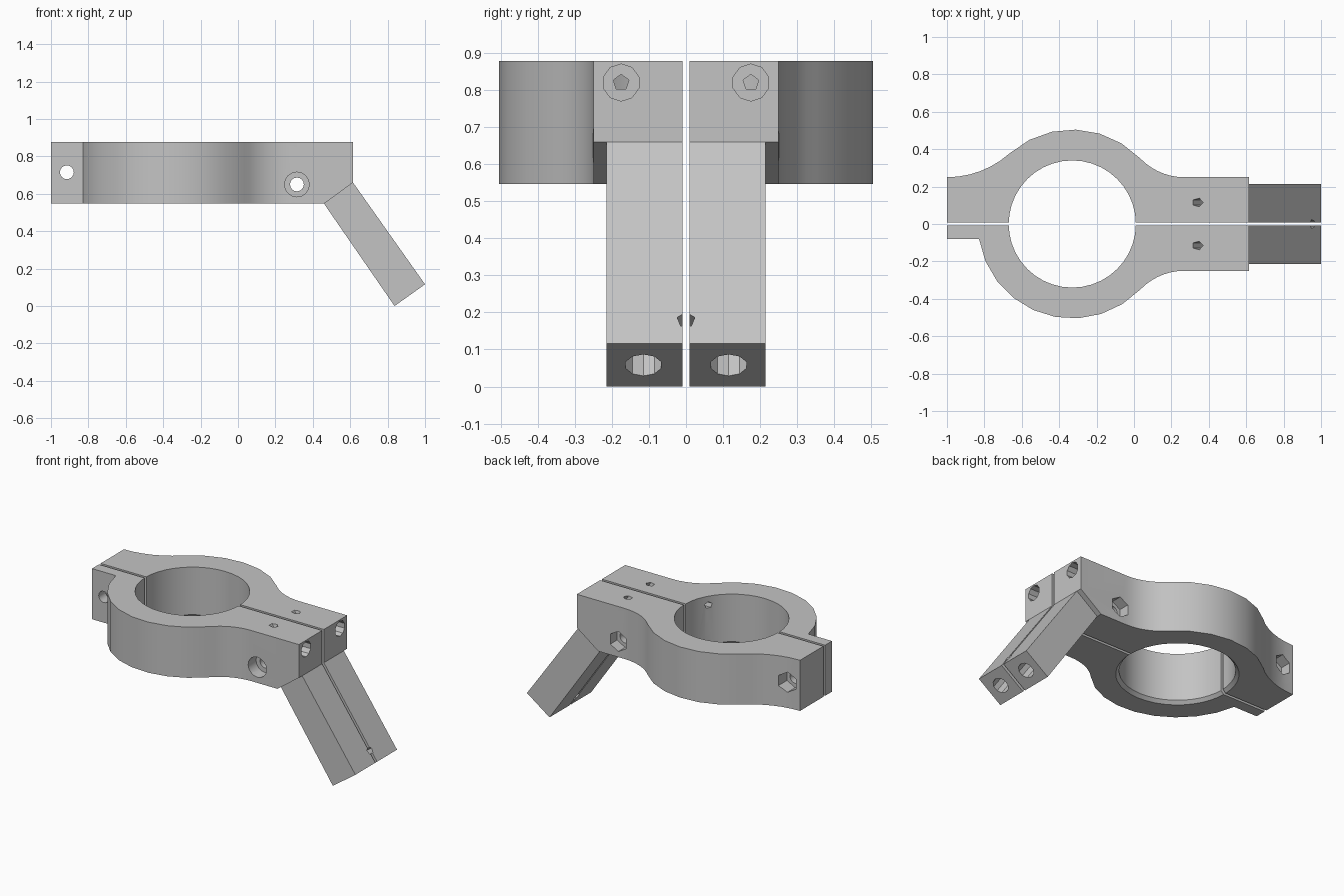
import bpy, bmesh, math
from mathutils import Vector

cube = bpy.data.objects.get("Cube")
if cube:
    bpy.data.objects.remove(cube)

grey = bpy.data.materials.new("light grey")
grey.use_nodes = True
colour = (0.55, 0.55, 0.55, 1)
grey.diffuse_color = colour
grey.node_tree.nodes["Principled BSDF"].inputs["Base Color"].default_value = colour

GAP, LOW, TOP, RING_X, RING_R, LUG = 0.009, 0.547, 0.878, -0.33, 0.505, 0.25


def finish(bm, name):
    bmesh.ops.recalc_face_normals(bm, faces=bm.faces)
    mesh = bpy.data.meshes.new(name)
    bm.to_mesh(mesh)
    bm.free()
    obj = bpy.data.objects.new(name, mesh)
    mesh.materials.append(grey)
    bpy.context.collection.objects.link(obj)
    return obj


def prism(name, points, depth):
    bm = bmesh.new()
    face = bm.faces.new([bm.verts.new(p) for p in points])
    side = bmesh.ops.extrude_face_region(bm, geom=[face])["geom"]
    bmesh.ops.translate(bm, vec=depth, verts=[v for v in side if isinstance(v, bmesh.types.BMVert)])
    return finish(bm, name)


def rod(start, end, r, sides, r_end=None):
    start, end = Vector(start), Vector(end)
    bm = bmesh.new()
    bmesh.ops.create_cone(bm, cap_ends=True, segments=sides, radius1=r,
                          radius2=r if r_end is None else r_end, depth=(end - start).length)
    bm.transform((end - start).to_track_quat("Z", "Y").to_matrix().to_4x4())
    bmesh.ops.translate(bm, vec=(start + end) / 2, verts=bm.verts)
    return finish(bm, "cutter")


def boolean(obj, tool, operation="DIFFERENCE"):
    tool.hide_render = True
    mod = obj.modifiers.new("cut", "BOOLEAN")
    mod.operation, mod.solver, mod.object = operation, "EXACT", tool
    bpy.context.view_layer.objects.active = obj
    bpy.ops.object.modifier_apply(modifier=mod.name)
    bpy.data.objects.remove(tool)


def arc(cx, cy, r, a, b, n):
    return [(cx + r * math.cos(a + (b - a) * i / n), cy + r * math.sin(a + (b - a) * i / n))
            for i in range(n + 1)]


def fillet(x):
    # arc tangent to both the ring and the straight lug side, ending at x
    d = x - RING_X
    r = (d * d + LUG ** 2 - RING_R ** 2) / (2 * (RING_R - LUG))
    return r, LUG + r, math.atan2(LUG + r, d)


def clamp_half(name, s):
    # Outline of one half: straight lug, fillet, ring, far lug
    r1, y1, a1 = fillet(0.27)
    pts = [(0.615, GAP), (0.615, LUG)]
    pts += arc(0.27, y1, r1, -math.pi / 2, a1 - math.pi, 7)
    if s > 0:
        r2, y2, a2 = fillet(-1)
        pts += arc(RING_X, 0, RING_R, a1, a2, 6)[1:]
        pts += arc(-1, y2, r2, a2 - math.pi, -math.pi / 2, 6)[1:]
    else:
        pts += arc(RING_X, 0, RING_R, a1, math.pi - math.asin(0.08 / RING_R), 9)[1:]
        pts.append((-1, 0.08))
    pts.append((-1, GAP))
    half = prism(name, [(x, s * y, LOW) for x, y in pts], (0, 0, TOP - LOW))

    # Ring bore with its chamfered lower rim
    boolean(half, rod((RING_X, 0, 0.4), (RING_X, 0, 1), 0.34, 40))
    boolean(half, rod((RING_X, 0, LOW - 0.02), (RING_X, 0, LOW + 0.02), 0.38, 40, 0.34))

    # Sloped lower corner and the slanted arm that grows from it
    corner = [(0.46, LOW), (0.615, 0.66), (0.8, 0.66), (0.8, 0.4), (0.46, 0.4)]
    boolean(half, prism("cutter", [(x, -1, z) for x, z in corner], (0, 2, 0)))
    arm = [(0.46, LOW), (0.5, 0.75), (0.56, 0.75), (0.615, 0.66), (1, 0.116), (0.837, 0)]
    boolean(half, prism("arm", [(x, s * GAP, z) for x, z in arm], (0, s * (0.215 - GAP), 0)), "UNION")

    # Screw hole running up the arm, with its head recess
    low, high = Vector((0.918, s * 0.115, 0.058)), Vector((0.34, s * 0.115, TOP))
    way = (high - low).normalized()
    boolean(half, rod(low - way * 0.15, low + way * 0.15, 0.05, 10))
    boolean(half, rod(low, high + way * 0.1, 0.024, 5))

    # Screw hole from the end face through to the bore, with its head recess
    boolean(half, rod((0.7, s * 0.175, 0.82), (0.47, s * 0.175, 0.82), 0.05, 10))
    boolean(half, rod((0.6, s * 0.175, 0.82), (-0.12, s * 0.175, 0.82), 0.022, 5))

    # Clamping bolt holes: hexagonal nut pockets behind, round recess in front
    for x, z in ((-0.915, 0.715), (0.315, 0.65)):
        boolean(half, rod((x, -0.6, z), (x, 0.6, z), 0.037, 16))
        if s > 0:
            boolean(half, rod((x, 0.4, z), (x, 0.18, z), 0.066, 6))
        elif x > 0:
            boolean(half, rod((x, -0.4, z), (x, -0.17, z), 0.066, 16))

    # Small pin hole across the arm, straddling the gap
    pin, normal = Vector((0.954, 0, 0.18)), Vector((0.816, 0, 0.578))
    boolean(half, rod(pin + normal * 0.1, pin - normal * 0.4, 0.025, 5))

    bpy.ops.object.select_all(action="DESELECT")
    half.select_set(True)
    bpy.context.view_layer.objects.active = half
    bpy.ops.object.shade_smooth_by_angle(angle=math.radians(28))


clamp_half("back_clamp_half", 1)
clamp_half("front_clamp_half", -1)
